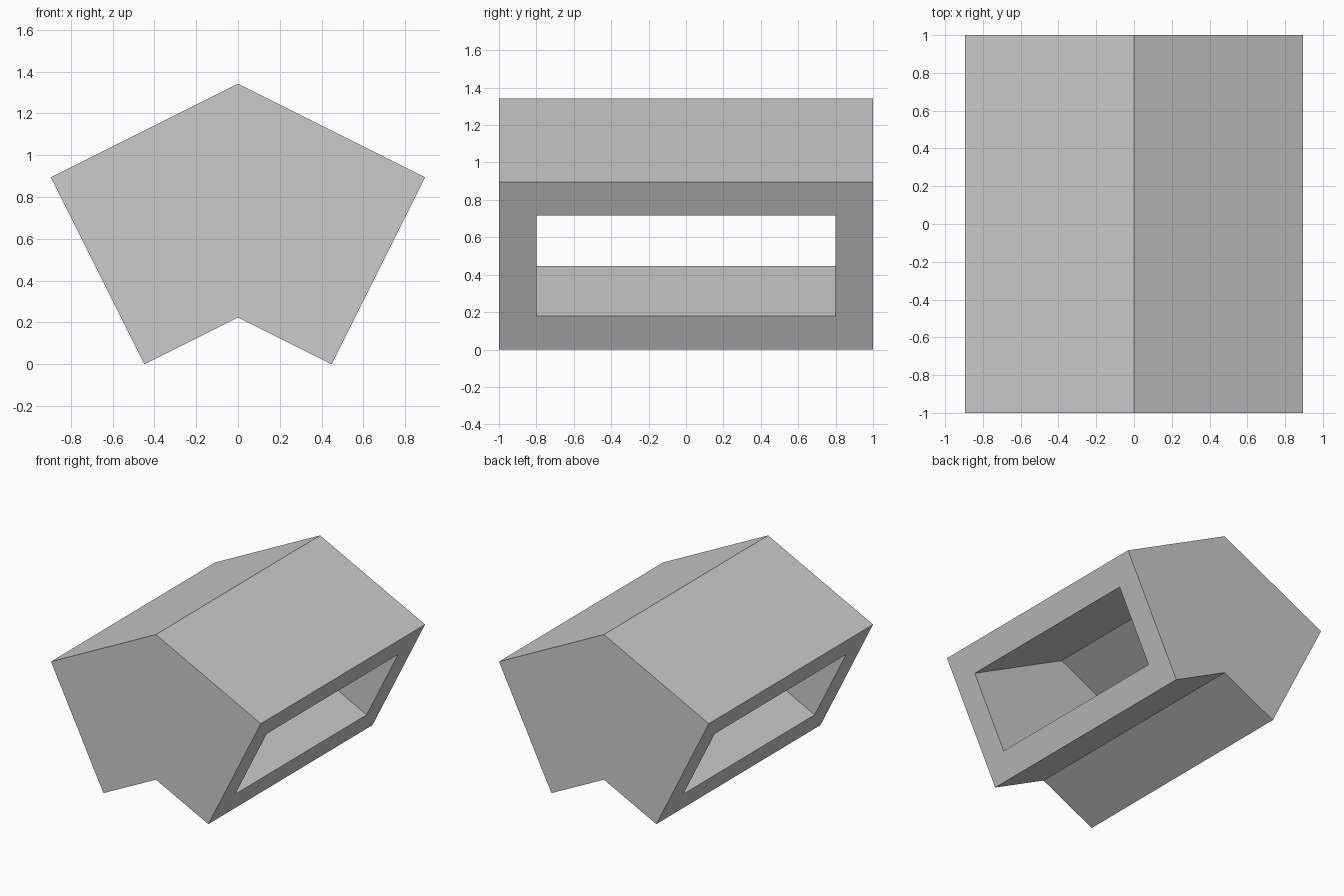
import bpy
import bmesh
from mathutils import Vector

default = bpy.data.objects.get("Cube")
if default:
    bpy.data.objects.remove(default, do_unlink=True)

# Plain grey used everywhere
grey = bpy.data.materials.new("light grey")
grey.use_nodes = True
colour = (0.6, 0.6, 0.6, 1)
grey.diffuse_color = colour
grey.node_tree.nodes["Principled BSDF"].inputs["Base Color"].default_value = colour

# Directions of the tilted unit square: along the roof and down the side wall
along_roof = Vector((2, -1)).normalized()
down_wall = Vector((-1, -2)).normalized()
peak = Vector((0, 3 / 5 ** 0.5))


def chevron_prism(name, top, bottom, reach, half_depth):
    """Mirrored chevron section between two ridge heights, extruded along y."""
    apex = peak + Vector((0, top))
    base = Vector((0, bottom))
    upper = apex + along_roof * reach
    # The lower slope runs parallel to the roof and ends on the same wall line
    lower = base + along_roof * (along_roof.dot(upper - base))
    half = [upper, lower]
    section = [apex, *half, base] + [Vector((-p.x, p.y)) for p in reversed(half)]
    bm = bmesh.new()
    face = bm.faces.new([bm.verts.new((p.x, -half_depth, p.y)) for p in section])
    ext = bmesh.ops.extrude_face_region(bm, geom=[face])
    moved = [v for v in ext["geom"] if isinstance(v, bmesh.types.BMVert)]
    bmesh.ops.translate(bm, vec=(0, 2 * half_depth, 0), verts=moved)
    bmesh.ops.recalc_face_normals(bm, faces=bm.faces)
    mesh = bpy.data.meshes.new(name)
    bm.to_mesh(mesh)
    bm.free()
    mesh.materials.append(grey)
    obj = bpy.data.objects.new(name, mesh)
    bpy.context.collection.objects.link(obj)
    return obj


# Solid house-shaped body
slope = 5 ** 0.5 / 2   # vertical height of a unit-thick sloping slab
wall = 0.2
body = chevron_prism("body", 0, peak.y - slope - peak.y + peak.y - peak.y + slope
                     + peak.y - slope, 1, 1)

# Bent tunnel that opens as a framed window in each side wall
tunnel = chevron_prism("tunnel_cutter", -wall * slope,
                       peak.y - slope + wall * slope, 1.3, 1 - wall)
tunnel.hide_render = True

cut = body.modifiers.new("side windows", 'BOOLEAN')
cut.operation = 'DIFFERENCE'
cut.solver = 'EXACT'
cut.object = tunnel
bpy.context.view_layer.objects.active = body
bpy.ops.object.modifier_apply(modifier=cut.name)
bpy.data.objects.remove(tunnel, do_unlink=True)
